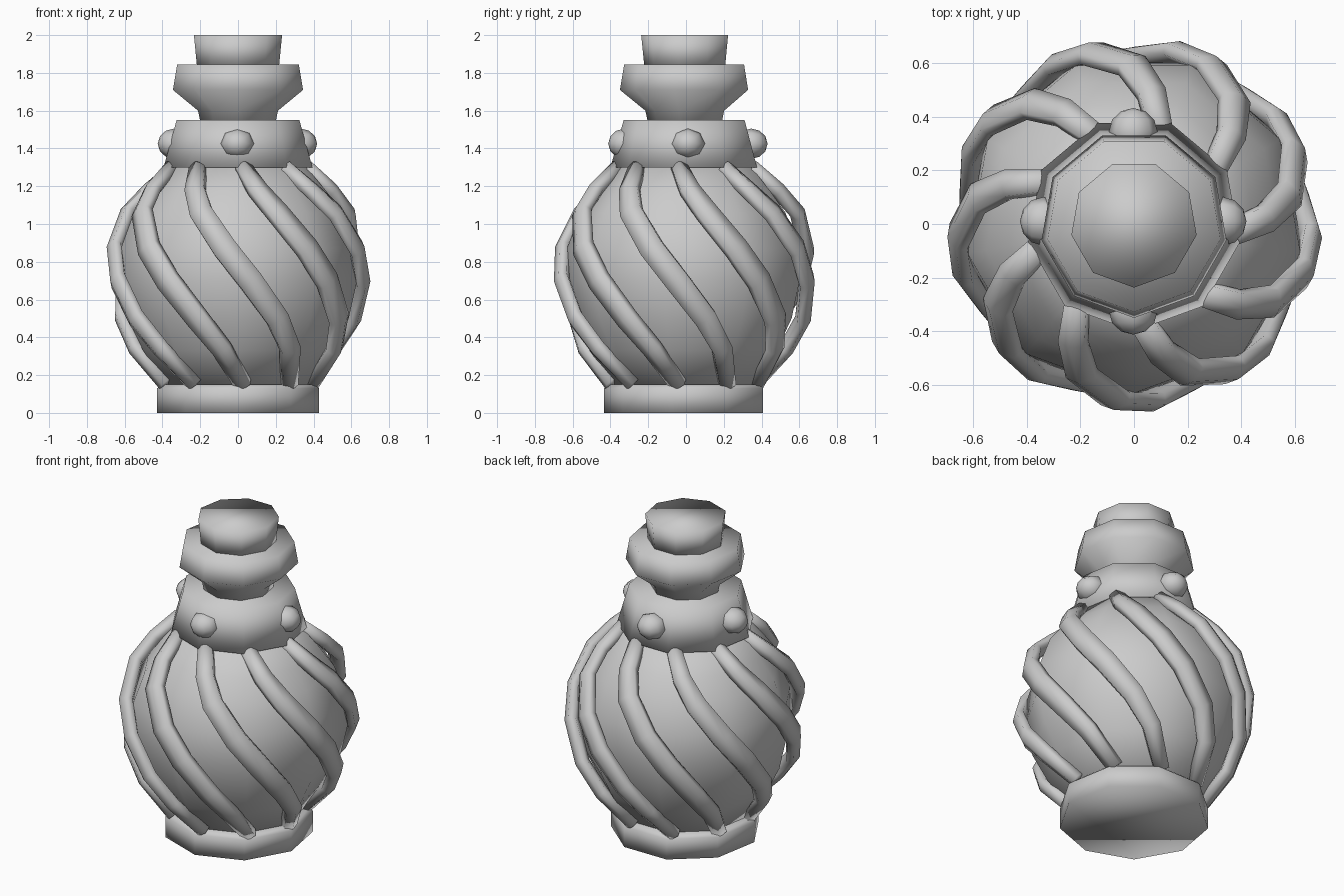
import bpy, bmesh, math
from mathutils import Vector, Matrix

if "Cube" in bpy.data.objects:
    bpy.data.objects.remove(bpy.data.objects["Cube"])

SIDES = 9


def finish(name, bm):
    bmesh.ops.recalc_face_normals(bm, faces=bm.faces)
    mesh = bpy.data.meshes.new(name)
    bm.to_mesh(mesh)
    bm.free()
    mesh.shade_smooth()
    obj = bpy.data.objects.new(name, mesh)
    bpy.context.collection.objects.link(obj)
    return obj


def skin(bm, rings):
    """Bridge successive vertex rings and cap both ends."""
    loops = [[bm.verts.new(p) for p in ring] for ring in rings]
    n = len(loops[0])
    for a, b in zip(loops, loops[1:]):
        for i in range(n):
            j = (i + 1) % n
            bm.faces.new((a[i], a[j], b[j], b[i]))
    bm.faces.new(loops[0][::-1])
    bm.faces.new(loops[-1])


def polar(r, angle, z):
    return Vector((r * math.cos(angle), r * math.sin(angle), z))


def lathe(name, profile):
    """Nine-sided turned part, one corner facing the front."""
    bm = bmesh.new()
    skin(bm, [[polar(r, math.radians(-90 + i * 360 / SIDES), z)
               for i in range(SIDES)] for r, z in profile])
    return finish(name, bm)


# Turned parts of the bottle
lathe("base", [(0.435, 0), (0.435, 0.13), (0.41, 0.15)])
lathe("body", [(0.37, 0.13), (0.51, 0.33), (0.595, 0.5), (0.64, 0.7),
               (0.63, 0.87), (0.56, 1.06), (0.47, 1.18), (0.36, 1.31)])
lathe("collar", [(0.40, 1.30), (0.33, 1.55)])
lathe("neck_lip", [(0.20, 1.53), (0.215, 1.60), (0.35, 1.71), (0.327, 1.845)])
lathe("cork", [(0.22, 1.83), (0.237, 2.0)])

# Flattened ropes spiralling round the body
rope_profile = [(0.39, 0.15), (0.54, 0.34), (0.62, 0.5), (0.66, 0.7),
                (0.655, 0.87), (0.59, 1.06), (0.49, 1.18), (0.36, 1.30)]


def rope(name, start, twist=math.radians(-80), thick=0.043, n=6):
    z0, z1 = rope_profile[0][1], rope_profile[-1][1]
    path = [polar(r, start + twist * (z - z0) / (z1 - z0), z)
            for r, z in rope_profile]
    rings = []
    for i, p in enumerate(path):
        tangent = (path[min(i + 1, len(path) - 1)] - path[max(i - 1, 0)]).normalized()
        out = p - Vector((0, 0, 0.72))
        out = (out - tangent * out.dot(tangent)).normalized()
        side = tangent.cross(out)
        # wider round the belly than at the ends
        wide = 0.05 + 0.025 * math.sin(math.pi * i / (len(path) - 1))
        rings.append([p + out * thick * math.cos(a) + side * wide * math.sin(a)
                      for a in (k * math.tau / n for k in range(n))])
    bm = bmesh.new()
    skin(bm, rings)
    return finish(name, bm)


for i in range(SIDES):
    rope(f"rope_{i + 1}", math.radians(-86 + i * 360 / SIDES))

# Round studs on the collar
for i, name in enumerate(("right", "back", "left", "front")):
    bm = bmesh.new()
    place = (Matrix.Translation((-0.003, 0.01, 1.425))
             @ Matrix.Rotation(i * math.pi / 2, 4, 'Z')
             @ Matrix.Translation((0.335, 0, 0))
             @ Matrix.Rotation(math.pi / 2, 4, 'Y')
             @ Matrix.Diagonal((0.92, 1.04, 1, 1)))
    bmesh.ops.create_uvsphere(bm, u_segments=8, v_segments=6,
                              radius=0.087, matrix=place)
    finish(f"stud_{name}", bm)
